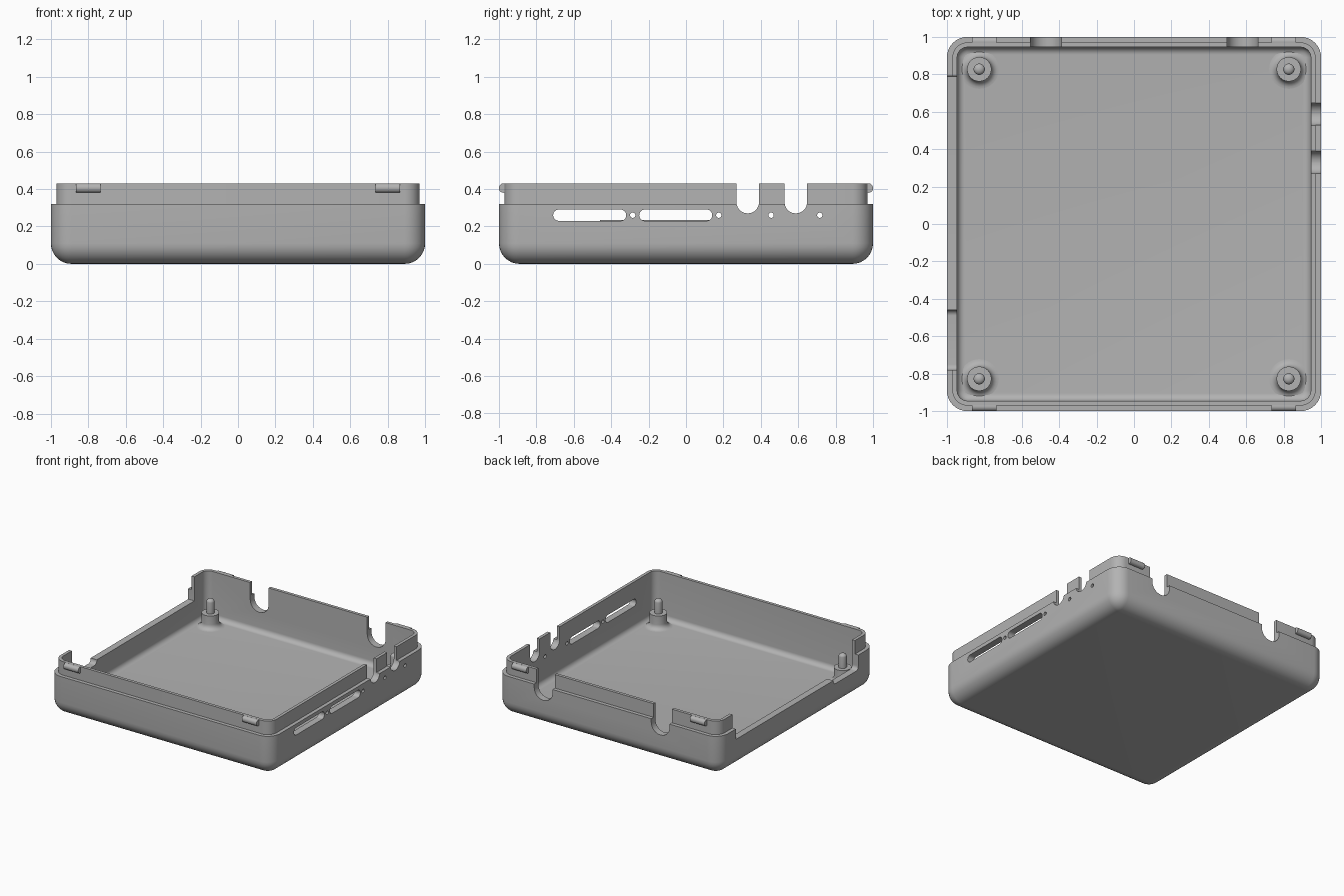
import bpy, bmesh, math
from mathutils import Matrix

cube = bpy.data.objects.get("Cube")
if cube:
    bpy.data.objects.remove(cube, do_unlink=True)

grey = bpy.data.materials.new("plain grey")
grey.use_nodes = True
grey.diffuse_color = (0.45, 0.45, 0.45, 1)
grey.node_tree.nodes["Principled BSDF"].inputs["Base Color"].default_value = (0.45, 0.45, 0.45, 1)


def make(name, bm):
    bmesh.ops.recalc_face_normals(bm, faces=bm.faces)
    mesh = bpy.data.meshes.new(name)
    bm.to_mesh(mesh)
    bm.free()
    mesh.materials.append(grey)
    obj = bpy.data.objects.new(name, mesh)
    bpy.context.collection.objects.link(obj)
    return obj


def smooth(obj):
    bpy.ops.object.select_all(action="DESELECT")
    obj.select_set(True)
    bpy.context.view_layer.objects.active = obj
    bpy.ops.object.shade_smooth_by_angle(angle=math.radians(32))


def rounded_rect(u0, u1, v0, v1, r, steps=8):
    corners = [(u1 - r, v1 - r), (u0 + r, v1 - r), (u0 + r, v0 + r), (u1 - r, v0 + r)]
    points = []
    for q, (cu, cv) in enumerate(corners):
        for i in range(steps + 1):
            a = math.pi / 2 * (q + i / steps)
            points.append((cu + r * math.cos(a), cv + r * math.sin(a)))
    return points


def loft(name, rings):
    bm = bmesh.new()
    loops = [[bm.verts.new(p) for p in ring] for ring in rings]
    n = len(loops[0])
    for a, b in zip(loops, loops[1:]):
        for i in range(n):
            j = (i + 1) % n
            bm.faces.new((a[i], a[j], b[j], b[i]))
    bm.faces.new(loops[0])
    bm.faces.new(loops[-1])
    return make(name, bm)


def fillet(half, z, r, steps=8):
    """Quarter-round from a flat floor up into an upright wall."""
    angles = [math.pi / 2 * i / steps for i in range(steps + 1)]
    return [(half - r + r * math.sin(a), z + r - r * math.cos(a)) for a in angles]


# Tray: outside going up, over the lip, inside going down to the floor
OUT, LIP, INNER, STEP, TOP, FLOOR = 1.0, 0.97, 0.945, 0.32, 0.43, 0.05
profile = fillet(OUT, 0, 0.11) + [(OUT, STEP), (LIP, STEP), (LIP, TOP), (INNER, TOP)]
profile += fillet(INNER, FLOOR, 0.04)[::-1]
rings = []
for half, z in profile:
    r = max(0.11 - (OUT - half), 0.012)
    rings.append([(x, y, z) for x, y in rounded_rect(-half, half, -half, half, r)])
tray = loft("tray", rings)


# Wall openings
def cut(side, u0, u1, z0, z1, r):
    outline = rounded_rect(u0, u1, z0, z1, r)
    depths = (0.9, 1.1) if side != "left_end" else (-1.1, -0.9)
    if side == "back":
        rings = [[(u, d, z) for u, z in outline] for d in depths]
    else:
        rings = [[(d, u, z) for u, z in outline] for d in depths]
    cutter = loft("cutter", rings)
    cutter.hide_render = True
    mod = tray.modifiers.new("opening", "BOOLEAN")
    mod.object = cutter
    mod.solver = "EXACT"
    bpy.context.view_layer.objects.active = tray
    bpy.ops.object.modifier_apply(modifier=mod.name)
    bpy.data.objects.remove(cutter, do_unlink=True)


OPEN = 0.7
for y in (-0.515, -0.055):          # long slots
    cut("right_end", y - 0.195, y + 0.195, 0.23, 0.29, 0.029)
for y in (-0.285, 0.175, 0.455, 0.715):   # pin holes
    cut("right_end", y - 0.014, y + 0.014, 0.246, 0.274, 0.0135)
for y in (0.33, 0.587):             # small round-bottomed notches
    cut("right_end", y - 0.06, y + 0.06, 0.27, OPEN, 0.059)
for x in (-0.47, 0.58):             # large round-bottomed notches
    cut("back", x - 0.082, x + 0.082, 0.21, OPEN, 0.081)
cut("left_end", -0.78, 0.79, 0.235, OPEN, 0.004)
cut("left_end", -0.78, -0.46, 0.2, OPEN, 0.03)
smooth(tray)


# Standoffs: flared foot, collar and domed peg turned as one profile
def lathe(name, points, x, y):
    bm = bmesh.new()
    verts = [bm.verts.new((r, 0, z)) for r, z in points]
    edges = [bm.edges.new(pair) for pair in zip(verts, verts[1:])]
    bmesh.ops.spin(bm, geom=verts + edges, cent=(0, 0, 0), axis=(0, 0, 1),
                   angle=math.tau, steps=32)
    bmesh.ops.remove_doubles(bm, verts=bm.verts, dist=0.0005)
    bmesh.ops.translate(bm, verts=bm.verts, vec=(x, y, 0))
    smooth(make(name, bm))


flare = [(0.105 - 0.04 * math.sin(a), FLOOR + 0.04 - 0.04 * math.cos(a))
         for a in [math.pi / 12 * i for i in range(7)]]
dome = [(0.03 * math.cos(a), 0.25 + 0.022 * math.sin(a))
        for a in [math.pi / 10 * i for i in range(6)]]
standoff = flare + [(0.065, 0.16), (0.03, 0.16)] + dome
for sx, side in ((-1, "right"), (1, "left")):
    for sy, end in ((-1, "front"), (1, "back")):
        lathe(f"{end}_{side}_standoff", standoff, sx * 0.827, sy * 0.827)

        # Snap clip: rounded bar half sunk into the lip
        outline = rounded_rect(0.95, 1.0, 0.38, 0.43, 0.024)
        ends = (sx * 0.8 - 0.066, sx * 0.8 + 0.066)
        smooth(loft(f"{end}_{side}_clip", [[(x, sy * y, z) for y, z in outline] for x in ends]))
